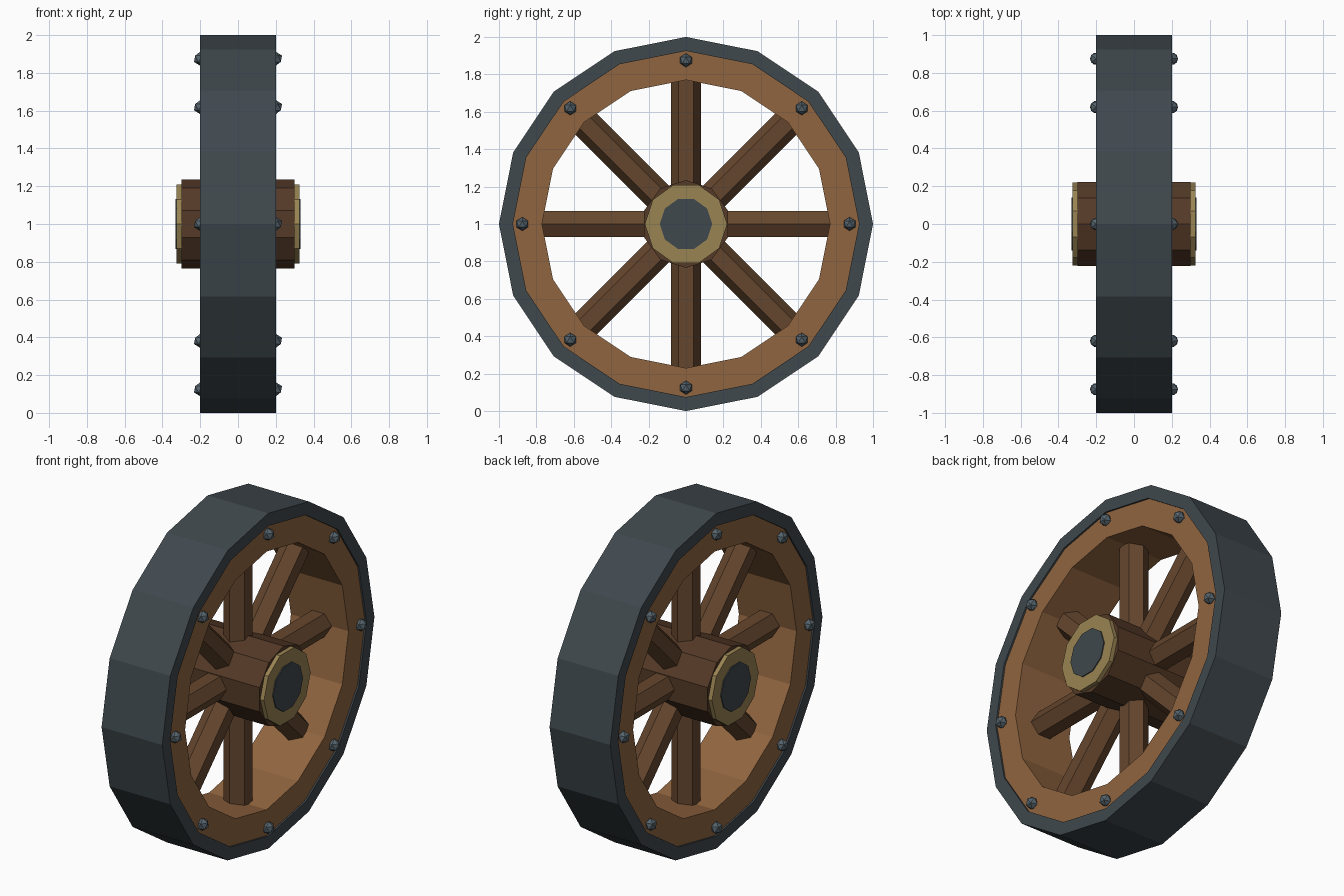
import bpy, bmesh
from math import pi, sin, cos
from mathutils import Matrix, Vector

if "Cube" in bpy.data.objects:
    bpy.data.objects.remove(bpy.data.objects["Cube"])

CENTRE = Vector((0, 0, 1))


def material(name, rgb):
    m = bpy.data.materials.new(name)
    m.diffuse_color = (*rgb, 1)
    m.use_nodes = True
    m.node_tree.nodes["Principled BSDF"].inputs["Base Color"].default_value = m.diffuse_color
    return m


IRON = material("iron", (0.05, 0.065, 0.075))
RIM = material("rim_wood", (0.28, 0.13, 0.05))
SPOKE = material("spoke_wood", (0.13, 0.062, 0.027))
HUB = material("hub_wood", (0.09, 0.042, 0.02))
BRASS = material("brass", (0.32, 0.23, 0.085))
BOLT = material("bolt_iron", (0.09, 0.125, 0.15))


def finish(bm, name, mat):
    bmesh.ops.recalc_face_normals(bm, faces=bm.faces)
    me = bpy.data.meshes.new(name)
    bm.to_mesh(me)
    bm.free()
    ob = bpy.data.objects.new(name, me)
    bpy.context.collection.objects.link(ob)
    me.materials.append(mat)
    return ob


def lathe(name, profile, sides, phase, mat):
    """Spin a closed (x, radius) profile round the x axis."""
    bm = bmesh.new()
    rings = []
    for i in range(sides):
        a = phase + 2 * pi * i / sides
        rings.append([bm.verts.new(CENTRE + Vector((x, r * cos(a), r * sin(a))))
                      for x, r in profile])
    n = len(profile)
    for i in range(sides):
        p, q = rings[i], rings[(i + 1) % sides]
        for j in range(n):
            bm.faces.new((p[j], p[(j + 1) % n], q[(j + 1) % n], q[j]))
    return finish(bm, name, mat)


def ring(name, x0, x1, inner, outer, sides, phase, mat):
    return lathe(name, [(x0, inner), (x1, inner), (x1, outer), (x0, outer)], sides, phase, mat)


def drum(name, x0, x1, r, sides, phase, mat):
    bm = bmesh.new()
    ends = [[bm.verts.new(CENTRE + Vector((x, r * cos(phase + 2 * pi * i / sides),
                                           r * sin(phase + 2 * pi * i / sides))))
             for i in range(sides)] for x in (x0, x1)]
    for e in ends:
        bm.faces.new(e)
    for i in range(sides):
        k = (i + 1) % sides
        bm.faces.new((ends[0][i], ends[0][k], ends[1][k], ends[1][i]))
    return finish(bm, name, mat)


# Tyre and wooden rim
ring("tyre", -0.2, 0.2, 0.925, 1.0, 16, 0, IRON)
ring("rim", -0.19, 0.19, 0.77, 0.93, 16, 0, RIM)

# Hub with brass bands and iron caps
drum("hub", -0.3, 0.3, 0.235, 10, pi / 2, HUB)
for s, side in ((1, "right"), (-1, "left")):
    drum("hub_band_" + side, s * 0.29, s * 0.325, 0.22, 10, 0, BRASS)
    drum("axle_cap_" + side, s * 0.3, s * 0.331, 0.14, 10, 0, IRON)

# Hexagonal spokes
for i in range(8):
    a = i * pi / 4
    out = Vector((0, cos(a), sin(a)))
    bm = bmesh.new()
    bmesh.ops.create_cone(bm, cap_ends=True, segments=6, radius1=0.08, radius2=0.08, depth=0.68)
    twist = pi / 2 if i % 4 == 0 else 0
    m = (Matrix.Translation(CENTRE + out * 0.46) @ Matrix.Rotation(a - pi / 2, 4, 'X')
         @ Matrix.Rotation(twist, 4, 'Z'))
    bmesh.ops.transform(bm, matrix=m, verts=bm.verts)
    finish(bm, f"spoke_{i + 1}", SPOKE)

# Faceted bolts on both faces of the rim
for s, side in ((1, "right"), (-1, "left")):
    for i in range(8):
        a = i * pi / 4
        bm = bmesh.new()
        bmesh.ops.create_icosphere(bm, subdivisions=1, radius=0.037)
        bmesh.ops.translate(bm, verts=bm.verts,
                            vec=CENTRE + Vector((s * 0.2, 0.875 * cos(a), 0.875 * sin(a))))
        finish(bm, f"bolt_{side}_{i + 1}", BOLT)
